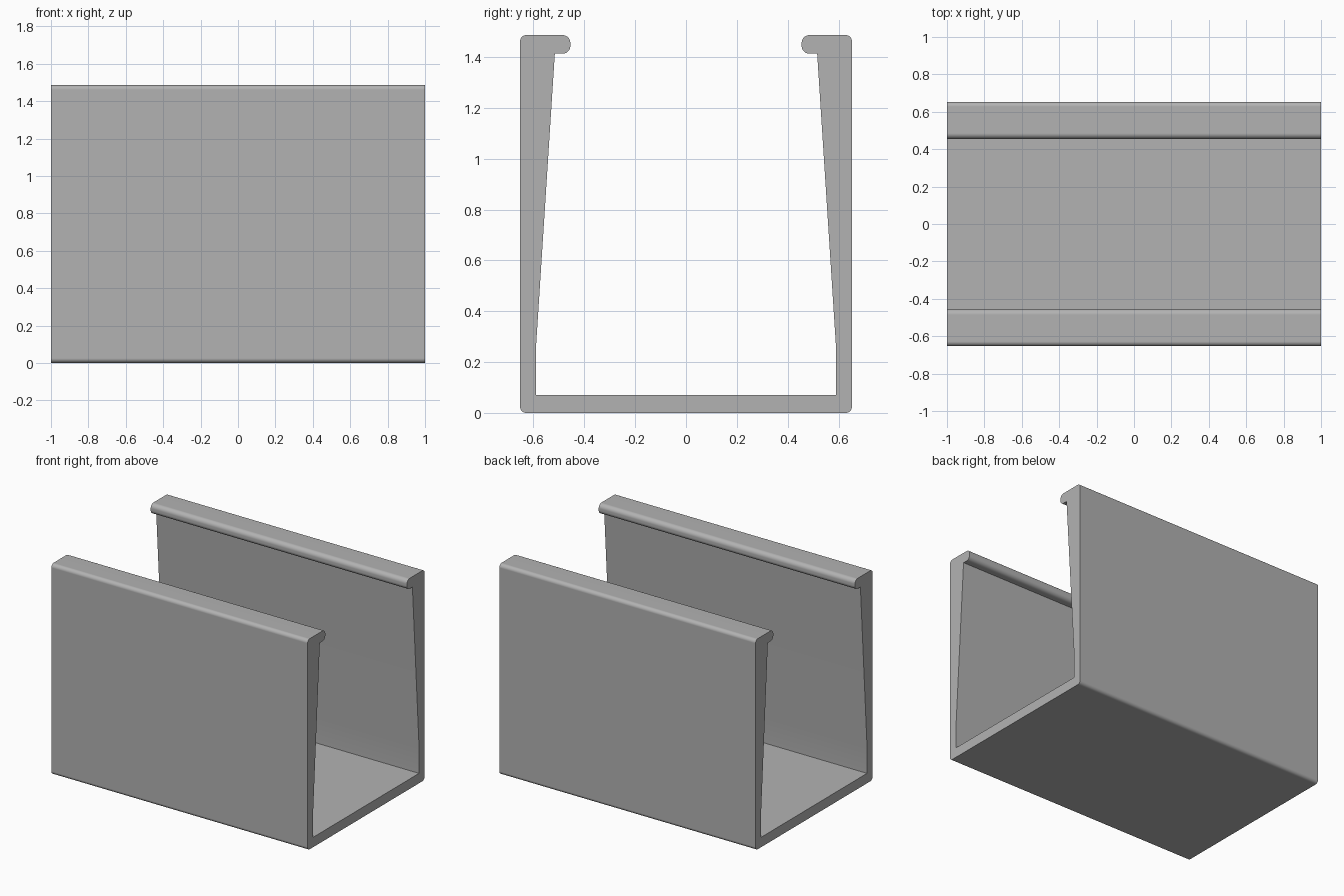
import bpy
import bmesh
import math

cube = bpy.data.objects.get("Cube")
if cube:
    bpy.data.objects.remove(cube, do_unlink=True)

LENGTH = 2.0
ROUND_STEPS = 8

# Light grey material
grey = bpy.data.materials.new("light_grey")
grey.use_nodes = True
colour = (0.448, 0.448, 0.448, 1)
grey.diffuse_color = colour
grey.node_tree.nodes["Principled BSDF"].inputs["Base Color"].default_value = colour


def rounded(cy, cz, radius, start):
    """Quarter-circle corner running anticlockwise from the start angle."""
    angles = [math.radians(start + 90 * i / ROUND_STEPS) for i in range(ROUND_STEPS + 1)]
    return [(cy + radius * math.cos(a), cz + radius * math.sin(a)) for a in angles]


# Half of the cross-section: outer wall, hooked lip, tapered inner wall, floor
half = (
    rounded(0.628, 0.025, 0.025, 270)
    + rounded(0.628, 1.461, 0.025, 0)
    + rounded(0.485, 1.456, 0.03, 90)
    + rounded(0.485, 1.443, 0.03, 180)
    + [(0.516, 1.413), (0.59, 0.26), (0.59, 0.07)]
)
profile = half + [(-y, z) for y, z in reversed(half)]

# Extrude the section along x
bm = bmesh.new()
end = bm.faces.new([bm.verts.new((-LENGTH / 2, y, z)) for y, z in profile])
result = bmesh.ops.extrude_face_region(bm, geom=[end], use_keep_orig=True)
moved = [v for v in result["geom"] if isinstance(v, bmesh.types.BMVert)]
bmesh.ops.translate(bm, verts=moved, vec=(LENGTH, 0, 0))
bmesh.ops.recalc_face_normals(bm, faces=bm.faces)
mesh = bpy.data.meshes.new("channel")
bm.to_mesh(mesh)
bm.free()
mesh.materials.append(grey)

channel = bpy.data.objects.new("lipped_channel", mesh)
bpy.context.collection.objects.link(channel)
bpy.ops.object.select_all(action="DESELECT")
channel.select_set(True)
bpy.context.view_layer.objects.active = channel
bpy.ops.object.shade_smooth_by_angle(angle=math.radians(30))

# Keep the broad walls flat beside the rounded edges
weighted = channel.modifiers.new("flat_walls", "WEIGHTED_NORMAL")
weighted.keep_sharp = True
